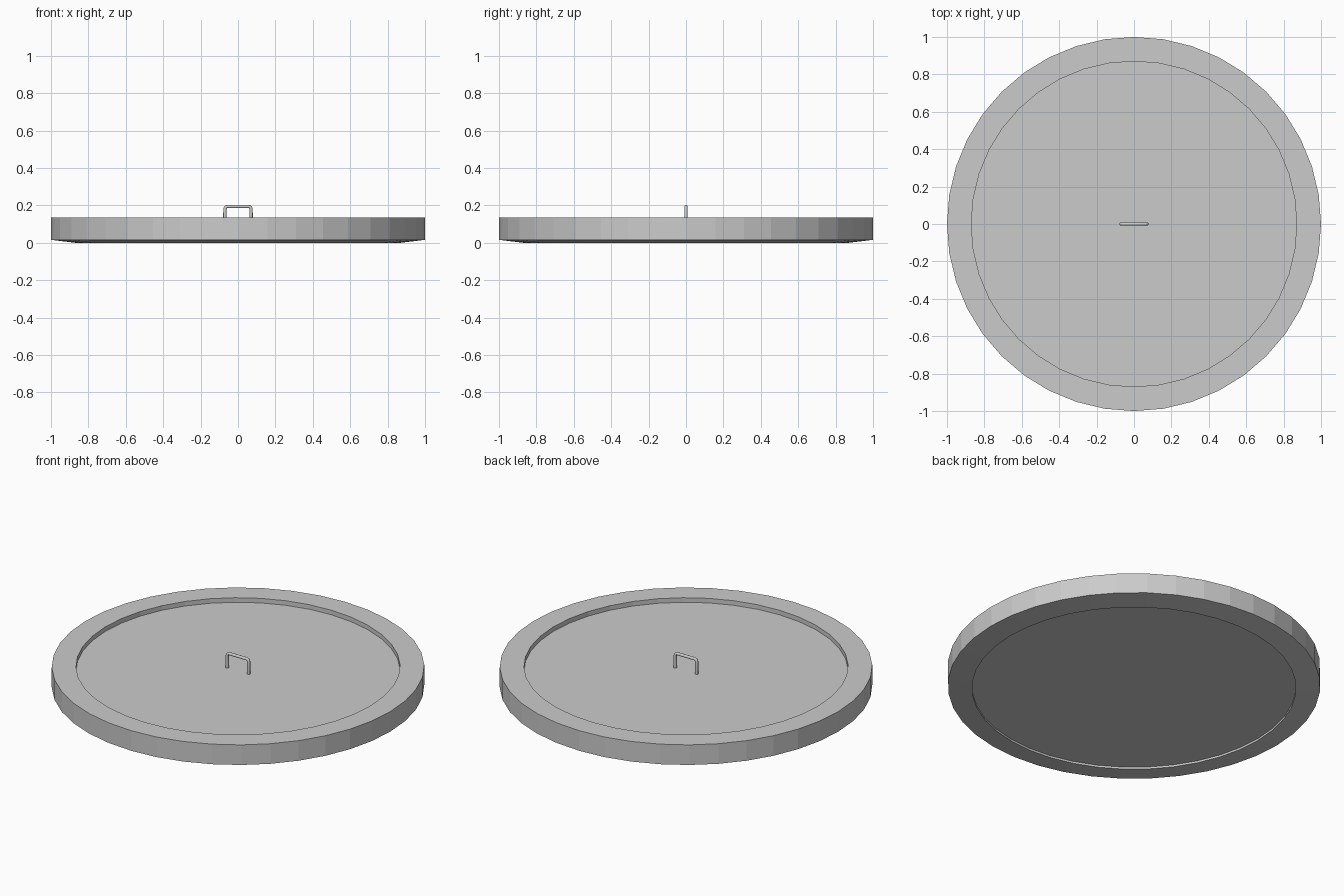
import bpy, bmesh, math

if "Cube" in bpy.data.objects:
    bpy.data.objects.remove(bpy.data.objects["Cube"])

SIDES = 40  # low-poly round parts


def lathe(name, profile):
    """Revolve a closed (radius, z) profile around z, flat shaded."""
    bm = bmesh.new()
    rings = []
    for i in range(SIDES):
        a = 2 * math.pi * i / SIDES
        rings.append([bm.verts.new((r * math.cos(a), r * math.sin(a), z)) for r, z in profile])
    n = len(profile)
    for i in range(SIDES):
        p, q = rings[i], rings[(i + 1) % SIDES]
        for j in range(n):
            k = (j + 1) % n
            bm.faces.new((p[j], q[j], q[k], p[k]))
    bmesh.ops.recalc_face_normals(bm, faces=bm.faces)
    mesh = bpy.data.meshes.new(name)
    bm.to_mesh(mesh)
    bm.free()
    obj = bpy.data.objects.new(name, mesh)
    bpy.context.collection.objects.link(obj)
    return obj


# Outer rim with a gently sloping underside
lathe("rim", [(1.0, 0.016), (1.0, 0.135), (0.87, 0.135), (0.87, 0.0)])

# Recessed lid panel inside the rim
bpy.ops.mesh.primitive_cylinder_add(vertices=SIDES, radius=0.87, depth=0.096,
                                    location=(0, 0, 0.060),
                                    rotation=(0, 0, math.pi / 2))
bpy.context.object.name = "lid_panel"

# Bent-rod pull handle with chamfered corners
W, TOP, BASE, C, R = 0.07, 0.194, 0.10, 0.012, 0.009
path = [(-W, BASE), (-W, TOP - C), (-W + C * 0.3, TOP - C * 0.3), (-W + C, TOP)]
path += [(-x, z) for x, z in reversed(path)]
curve = bpy.data.curves.new("handle", "CURVE")
curve.dimensions = "3D"
curve.bevel_depth = R
curve.bevel_resolution = 2
curve.use_fill_caps = True
spline = curve.splines.new("POLY")
spline.points.add(len(path) - 1)
for pt, (x, z) in zip(spline.points, path):
    pt.co = (x, 0, z, 1)
handle = bpy.data.objects.new("handle", curve)
bpy.context.collection.objects.link(handle)
